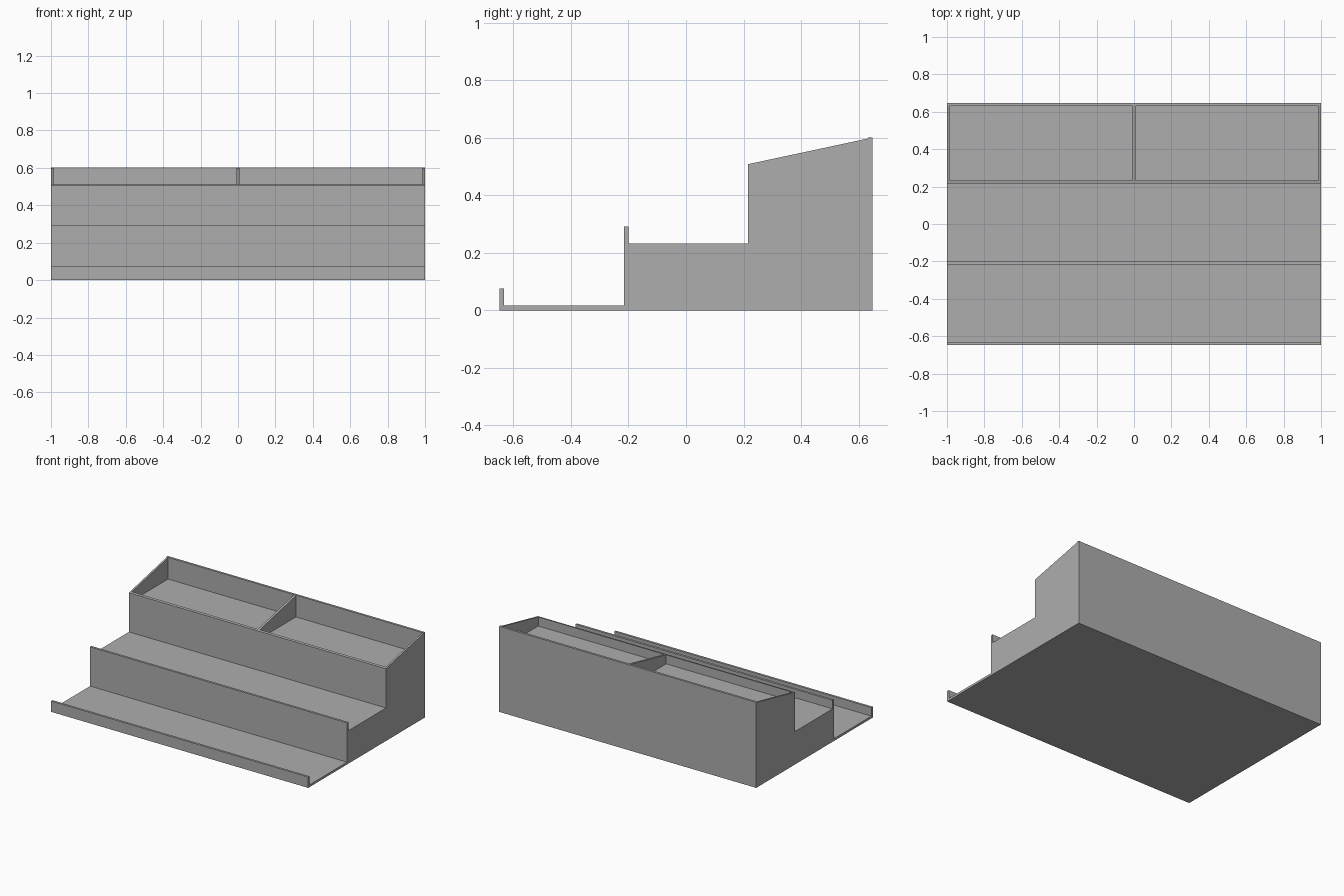
import bpy
import bmesh

if "Cube" in bpy.data.objects:
    bpy.data.objects.remove(bpy.data.objects["Cube"], do_unlink=True)

# Overall sizes
HALF_Y = 0.648
WALL = 0.016      # lips, floor and divider
SIDE = 0.013      # end walls of the top bins
DEPTH = 0.432     # depth of one tier
RISE = 0.216      # height of one tier
LIP = 0.06        # lip height above its tier floor
TOP = 0.601

grey = bpy.data.materials.new("plain_grey")
grey.use_nodes = True
colour = (0.42, 0.42, 0.42, 1)
grey.diffuse_color = colour
grey.node_tree.nodes["Principled BSDF"].inputs["Base Color"].default_value = colour


def extrude_profile(name, points, x0, x1):
    """Extrude a (y, z) outline along x."""
    bm = bmesh.new()
    face = bm.faces.new([bm.verts.new((x0, y, z)) for y, z in points])
    moved = bmesh.ops.extrude_face_region(bm, geom=[face])["geom"]
    verts = [v for v in moved if isinstance(v, bmesh.types.BMVert)]
    bmesh.ops.translate(bm, verts=verts, vec=(x1 - x0, 0, 0))
    bmesh.ops.recalc_face_normals(bm, faces=bm.faces)
    mesh = bpy.data.meshes.new(name)
    bm.to_mesh(mesh)
    bm.free()
    mesh.materials.append(grey)
    obj = bpy.data.objects.new(name, mesh)
    bpy.context.collection.objects.link(obj)
    return obj


# Stepped body: two lipped shelves, then the sloping top tier
outline = [(HALF_Y, 0), (-HALF_Y, 0)]
for tier in range(2):
    y = -HALF_Y + tier * DEPTH
    floor = WALL + tier * RISE
    outline += [(y, floor + LIP), (y + WALL, floor + LIP),
                (y + WALL, floor), (y + DEPTH, floor)]
bin_front = HALF_Y - DEPTH
bin_floor = WALL + 2 * RISE
outline += [(bin_front, bin_floor + LIP), (HALF_Y - WALL, TOP - 0.004),
            (HALF_Y - WALL, TOP), (HALF_Y, TOP)]
stand = extrude_profile("stepped_stand", outline, -1, 1)

# Two open bins cut into the top tier, leaving a central divider
y0, y1 = bin_front + WALL, HALF_Y - WALL
pocket = [(y0, bin_floor), (y1, bin_floor), (y1, 1), (y0, 1)]
for name, x0, x1 in (("right_bin", -1 + SIDE, -WALL / 2),
                     ("left_bin", WALL / 2, 1 - SIDE)):
    cutter = extrude_profile(name + "_cutter", pocket, x0, x1)
    cutter.hide_render = True
    cutter.hide_viewport = True
    cut = stand.modifiers.new(name, "BOOLEAN")
    cut.operation = "DIFFERENCE"
    cut.solver = "EXACT"
    cut.object = cutter
